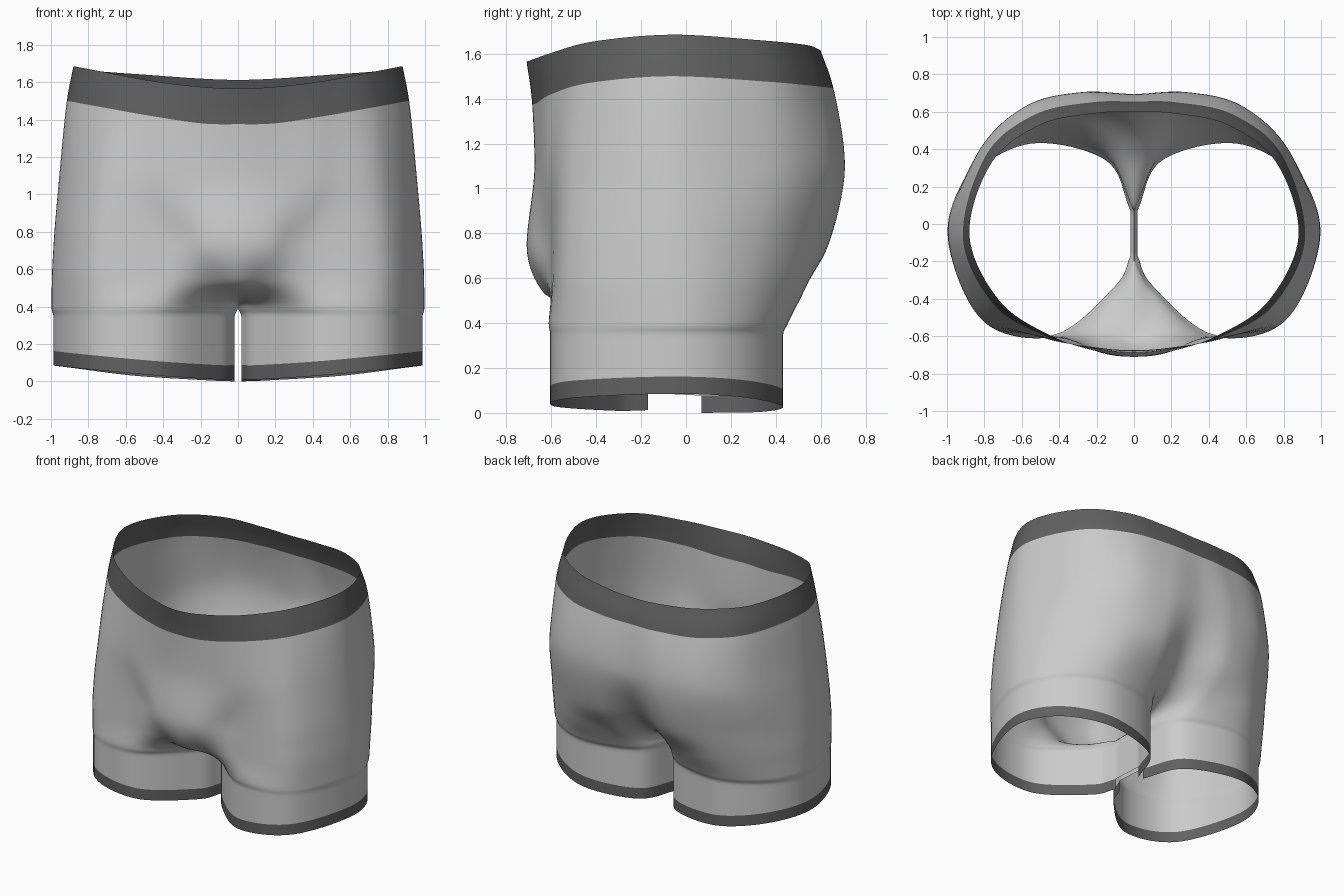
import bpy, bmesh
from mathutils import Vector

if "Cube" in bpy.data.objects:
    bpy.data.objects.remove(bpy.data.objects["Cube"])

# Control sections of the right half: front centre -> side -> back centre
waist_top = [(0, -.71), (.2, -.68), (.45, -.595), (.72, -.41), (.88, -.06), (.76, .33), (.5, .53), (.22, .59), (0, .6)]
waist_low = [(0, -.685), (.2, -.665), (.47, -.6), (.75, -.43), (.915, -.07), (.79, .37), (.53, .585), (.23, .65), (0, .655)]
hip = [(0, -.675), (.2, -.66), (.48, -.61), (.78, -.48), (.955, -.08), (.83, .38), (.58, .63), (.28, .705), (0, .695)]
pouch = [(0, -.71), (.17, -.69), (.36, -.612), (.79, -.52), (.983, -.08), (.87, .31), (.6, .56), (.28, .635), (0, .55)]
under = [(0, -.63), (.14, -.6), (.38, -.605), (.8, -.525), (.993, -.08), (.88, .28), (.58, .51), (.24, .5), (0, .36)]
crotch = [(0, -.2), (.11, -.37), (.41, -.6), (.8, -.525), (.995, -.08), (.88, .26), (.56, .45), (.16, .37), (0, .07)]
leg = [(.018, -.17), (.1, -.33), (.42, -.59), (.8, -.52), (.985, -.08), (.87, .25), (.55, .43), (.15, .34), (.018, .07)]
z_top = [1.565, 1.575, 1.605, 1.655, 1.685, 1.66, 1.64, 1.62, 1.612]
z_low = [1.375, 1.38, 1.42, 1.47, 1.5, 1.475, 1.455, 1.447, 1.445]
z_hem = [.012, .01, .03, .065, .085, .07, .03, .005, 0]


def section(xy, z):
    zs = z if isinstance(z, list) else [z] * len(xy)
    return [Vector((x, y, h)) for (x, y), h in zip(xy, zs)]


rows = [section(waist_top, z_top), section(waist_low, z_low), section(hip, 1.1),
        section(pouch, .75), section(under, [.53, .53] + [.55] * 7), section(crotch, .4),
        section(leg, .34), section(leg, [z + .077 for z in z_hem]), section(leg, z_hem)]


def hermite(p, q, m, n, t):
    return ((2*t**3 - 3*t*t + 1) * p + (t**3 - 2*t*t + t) * m
            + (3*t*t - 2*t**3) * q + (t**3 - t*t) * n)


def slope(a, b):
    """Limited slope that never overshoots."""
    return Vector([0 if u * v <= 0 else 2 * u * v / (u + v) for u, v in zip(a, b)])


def down(col, v):
    """Point on a control column at row position v."""
    pts = [r[col] for r in rows]
    i = min(int(v), len(pts) - 2)
    d = [b - a for a, b in zip(pts, pts[1:])]
    m = d[0] if i == 0 else slope(d[i-1], d[i])
    n = d[-1] if i == len(d) - 1 else slope(d[i], d[i+1])
    return hermite(pts[i], pts[i+1], m, n, v - i)


def across(v, steps=10):
    """Smooth section at row position v."""
    p = [down(c, v) for c in range(9)]
    w = max(0, min(1, v - 4))          # round over the centre above, open ends on the legs
    flip = lambda q: Vector((-q.x, q.y, q.z))
    first = flip(p[1]).lerp(2 * p[0] - p[1], w)
    last = flip(p[-2]).lerp(2 * p[-1] - p[-2], w)
    e = [first] + p + [last]
    out = []
    for i in range(1, 9):
        m, n = (e[i+1] - e[i-1]) / 2, (e[i+2] - e[i]) / 2
        out += [hermite(e[i], e[i+1], m, n, k / steps) for k in range(steps)]
    return out + [p[-1]]


def add_grid(bm, grid):
    vs = [[bm.verts.new(p) for p in r] for r in grid]
    for a, b in zip(vs, vs[1:]):
        for j in range(len(a) - 1):
            bm.faces.new((a[j], b[j], b[j+1], a[j+1]))


def span(v0, v1, per_row):
    n = (v1 - v0) * per_row
    return [across(v0 + (v1 - v0) * i / n) for i in range(n + 1)]


def make(name, grids, mat=None):
    bm = bmesh.new()
    for g in grids:
        add_grid(bm, g)
    bmesh.ops.remove_doubles(bm, verts=bm.verts, dist=1e-5)
    me = bpy.data.meshes.new(name)
    bm.to_mesh(me)
    bm.free()
    ob = bpy.data.objects.new(name, me)
    bpy.context.collection.objects.link(ob)
    mod = ob.modifiers.new("mirror", 'MIRROR')
    mod.use_clip = True
    mod.merge_threshold = .0005
    for f in me.polygons:
        f.use_smooth = True
    if mat:
        me.materials.append(mat)
    return ob


dark = bpy.data.materials.new("dark_elastic")
dark.diffuse_color = (.12, .12, .12, 1)
dark.use_nodes = True
dark.node_tree.nodes["Principled BSDF"].inputs["Base Color"].default_value = dark.diffuse_color

# Main fabric, with the flat inner thigh panel joining front and back
body = span(1, 7, 8)
inner = [[r[-1].lerp(r[0], k / 8) for k in range(9)] for r in body[32:]]
make("shorts_body", [body, inner])

# Elastic waistband and the leg hems, which stop at the inner panel
make("waistband", [span(0, 1, 6)], dark)
make("leg_hems", [span(7, 8, 3)], dark)
